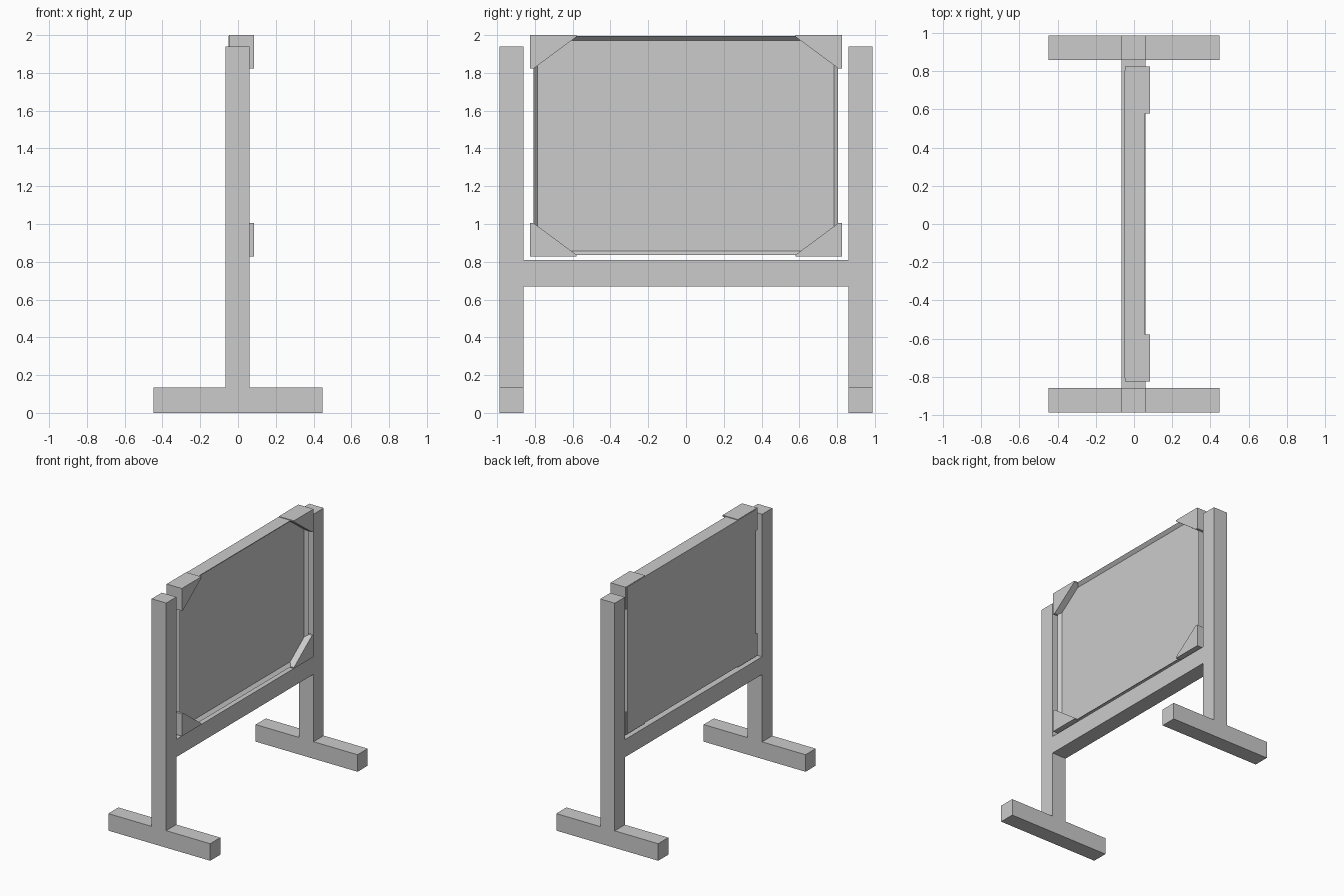
import bpy, bmesh

if "Cube" in bpy.data.objects:
    bpy.data.objects.remove(bpy.data.objects["Cube"])


def finish(name, bm):
    bmesh.ops.recalc_face_normals(bm, faces=bm.faces)
    mesh = bpy.data.meshes.new(name)
    bm.to_mesh(mesh)
    bm.free()
    obj = bpy.data.objects.new(name, mesh)
    bpy.context.collection.objects.link(obj)
    return obj


def prism(name, profile, x0, x1):
    """Extrude a (y, z) profile along x."""
    bm = bmesh.new()
    face = bm.faces.new([bm.verts.new((x0, y, z)) for y, z in profile])
    ext = bmesh.ops.extrude_face_region(bm, geom=[face])
    verts = [v for v in ext["geom"] if isinstance(v, bmesh.types.BMVert)]
    bmesh.ops.translate(bm, vec=(x1 - x0, 0, 0), verts=verts)
    if face.is_valid is False or not any(
            all(abs(v.co.x - x0) < 1e-6 for v in f.verts) for f in bm.faces):
        bmesh.ops.holes_fill(bm, edges=bm.edges)
    return finish(name, bm)


def box(name, x0, x1, y0, y1, z0, z1):
    return prism(name, [(y0, z0), (y1, z0), (y1, z1), (y0, z1)], x0, x1)


POST_X = (-0.066, 0.061)
BACK_X, FRAME_X, CORNER_X = -0.05, 0.057, 0.085

# Stand: two feet and posts joined by a crossbar
for side, y0, y1 in (("left", -0.987, -0.86), ("right", 0.86, 0.987)):
    box(side + "_foot", -0.447, 0.447, y0, y1, 0, 0.135)
    box(side + "_post", *POST_X, y0, y1, 0.135, 1.94)
box("crossbar", *POST_X, -0.86, 0.86, 0.67, 0.81)

# Board: slab with a narrow frame around a recessed panel
board = box("framed_board", BACK_X, FRAME_X, -0.808, 0.805, 0.835, 1.995)
bm = bmesh.new()
bm.from_mesh(board.data)
front = max(bm.faces, key=lambda f: f.calc_center_median().x)
bmesh.ops.inset_region(bm, faces=[front], thickness=0.032)
bmesh.ops.translate(bm, vec=(-0.025, 0, 0), verts=front.verts)
bm.to_mesh(board.data)
bm.free()

# Corner guards wrapping the board, mirrored to all four corners
MID_Z = 1.414
guard = [(0.58, 0.586), (0.825, 0.586), (0.825, 0.409), (0.807, 0.409), (0.58, 0.577)]
for v_name, sz in (("top", 1), ("bottom", -1)):
    for h_name, sy in (("left", -1), ("right", 1)):
        profile = [(sy * y, MID_Z + sz * z) for y, z in guard]
        prism(f"{v_name}_{h_name}_corner_guard", profile, BACK_X + 0.002, CORNER_X)
